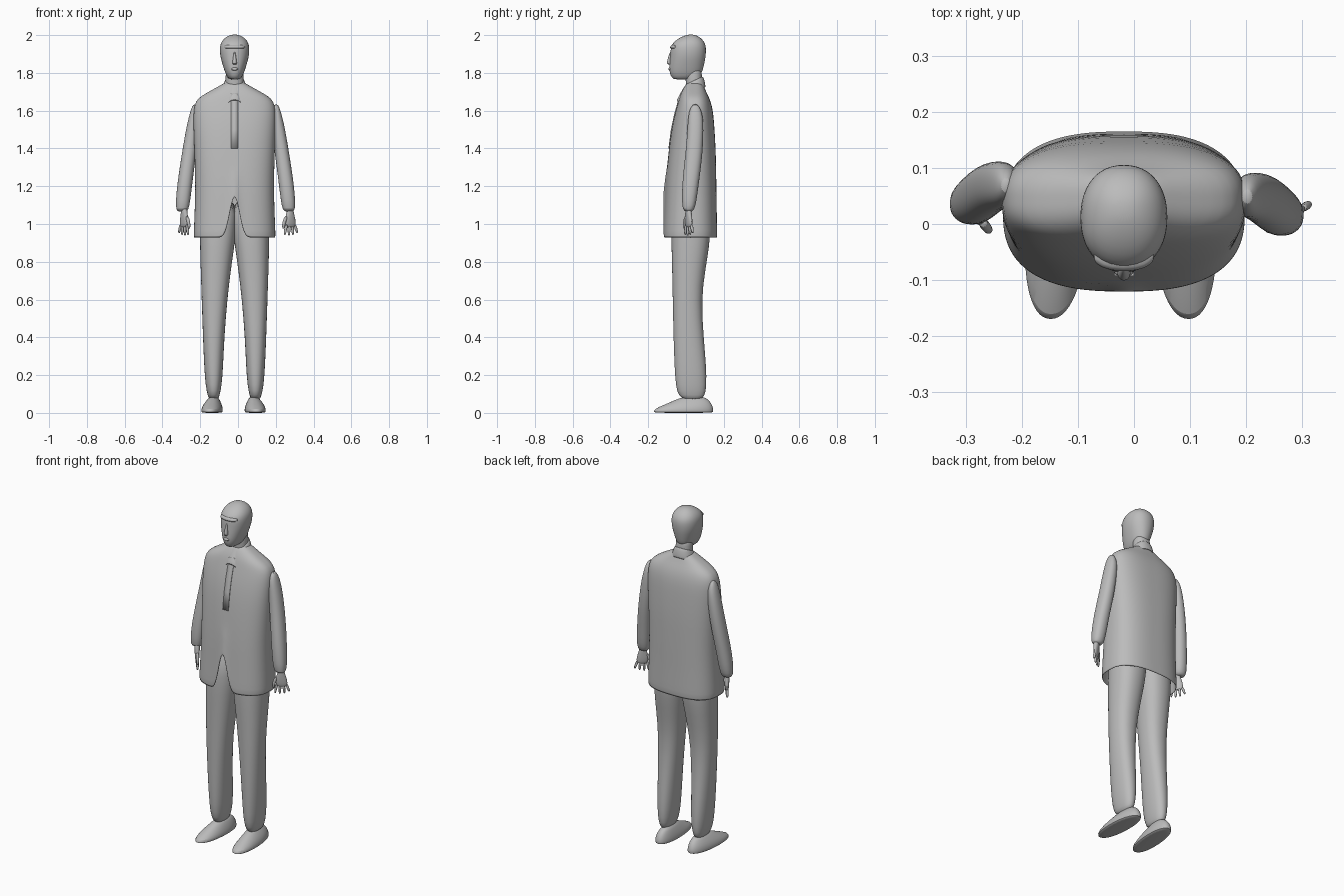
import bpy
import bmesh
from math import cos, sin, pi, exp, copysign, radians

default_cube = bpy.data.objects.get("Cube")
if default_cube:
    bpy.data.objects.remove(default_cube, do_unlink=True)

# One plain grey for the whole figure
grey = bpy.data.materials.new("plain grey")
grey.use_nodes = True
GREY = (0.5, 0.5, 0.5, 1)
grey.diffuse_color = GREY
grey.node_tree.nodes["Principled BSDF"].inputs["Base Color"].default_value = GREY

MIDLINE = -0.018


def finish(name, bm, subdivide=1, thickness=0.0, sharp_angle=50):
    """Turn a bmesh into a shaded object with its modifiers."""
    bmesh.ops.recalc_face_normals(bm, faces=bm.faces)
    mesh = bpy.data.meshes.new(name)
    bm.to_mesh(mesh)
    bm.free()
    mesh.materials.append(grey)
    obj = bpy.data.objects.new(name, mesh)
    bpy.context.collection.objects.link(obj)
    if thickness:
        shell = obj.modifiers.new("shell", "SOLIDIFY")
        shell.thickness = thickness
        shell.offset = -1
    if subdivide:
        smooth = obj.modifiers.new("smooth", "SUBSURF")
        smooth.levels = smooth.render_levels = subdivide
    bpy.ops.object.select_all(action="DESELECT")
    obj.select_set(True)
    bpy.context.view_layer.objects.active = obj
    bpy.ops.object.shade_smooth_by_angle(angle=radians(sharp_angle))
    return obj


def loft(name, rows, sides=20, power=2.2, shape=None,
         cap_bottom=True, cap_top=True, **options):
    """Skin rounded rings; each row is z, x low, x high, y low, y high."""
    bm = bmesh.new()
    rings = []
    for z, x_low, x_high, y_low, y_high in rows:
        ring = []
        for i in range(sides):
            angle = 2 * pi * i / sides
            c, s = cos(angle), sin(angle)
            u = copysign(abs(c) ** (2 / power), c)
            v = copysign(abs(s) ** (2 / power), s)
            point = ((x_low + x_high) / 2 + u * (x_high - x_low) / 2,
                     (y_low + y_high) / 2 + v * (y_high - y_low) / 2, z)
            ring.append(bm.verts.new(shape(*point) if shape else point))
        rings.append(ring)
    for lower, upper in zip(rings, rings[1:]):
        for i in range(sides):
            j = (i + 1) % sides
            bm.faces.new((lower[i], lower[j], upper[j], upper[i]))
    if cap_bottom:
        bm.faces.new(rings[0])
    if cap_top:
        bm.faces.new(rings[-1])
    return finish(name, bm, **options)


def mirrored(rows, middle, y_shift=0.0):
    return [(z, 2 * middle - b, 2 * middle - a, c + y_shift, d + y_shift)
            for z, a, b, c, d in rows]


def centred(rows):
    """Expand z, half width, y low, y high about the body midline."""
    return [(z, MIDLINE - w, MIDLINE + w, a, b) for z, w, a, b in rows]


# Jacket: open shell with a rounded cutaway at the front hem
HEM, FREE = 0.925, 1.3


def cutaway(x, y, z):
    if y < 0 and z < FREE:
        hem = HEM + 0.235 * exp(-((x - MIDLINE) / 0.035) ** 2)
        z = hem + (z - HEM) * (FREE - hem) / (FREE - HEM)
    return x, y, z


jacket_rows = centred([
    (HEM, .217, -.122, .166), (1.0, .214, -.118, .164), (1.1, .21, -.113, .162),
    (1.2, .208, -.108, .161), (1.3, .21, -.1, .159), (1.4, .213, -.09, .157),
    (1.5, .217, -.077, .151), (1.58, .218, -.06, .145), (1.63, .213, -.046, .136),
    (1.665, .195, -.036, .124), (1.69, .155, -.028, .112),
    (1.715, .11, -.016, .1), (1.74, .065, 0, .09), (1.75, .05, .01, .08)])
loft("jacket", jacket_rows, sides=160, power=2.6, shape=cutaway,
     cap_bottom=False, thickness=0.006)

# Front placket: thin strip following the chest
bm = bmesh.new()
chest = [(z, y) for z, _, _, y, _ in jacket_rows if 1.4 <= z <= 1.7]
pairs = [[bm.verts.new((MIDLINE + side * 0.018, y - 0.003, z)) for side in (-1, 1)]
         for z, y in chest]
for low, high in zip(pairs, pairs[1:]):
    bm.faces.new((low[0], low[1], high[1], high[0]))
finish("front_placket", bm, thickness=0.005, subdivide=0)


# Shirt collar: slanted band whose lower edge drops into two points
def slant(x, y, z):
    z += 0.45 * (y - 0.04)
    if z < 1.72 and y < 0:
        z -= 0.02 * exp(-((abs(x - MIDLINE) - 0.04) / 0.015) ** 2)
    return x, y, z


loft("shirt_collar", centred([
    (1.695, .076, -.05, .104), (1.725, .064, -.03, .1),
    (1.755, .053, -.004, .092), (1.76, .047, .002, .087)]),
    sides=48, shape=slant, cap_bottom=False, cap_top=False, thickness=0.004)

# Neck and head
loft("neck", centred([(1.68, .05, 0, .085), (1.74, .048, 0, .085),
                      (1.79, .048, -.005, .085), (1.84, .045, 0, .08)]))
loft("head", centred([
    (1.765, .022, -.06, .03), (1.772, .036, -.075, .06), (1.8, .05, -.088, .085),
    (1.83, .06, -.089, .093), (1.87, .072, -.086, .102), (1.9, .078, -.083, .106),
    (1.935, .079, -.082, .107), (1.96, .073, -.069, .1), (1.982, .057, -.042, .083),
    (1.997, .034, -.01, .06), (2.003, .012, .015, .038)]), sides=24)
loft("nose", centred([
    (1.842, .008, -.092, -.07), (1.85, .014, -.103, -.07),
    (1.862, .011, -.101, -.07), (1.9, .006, -.09, -.07),
    (1.915, .004, -.082, -.07)]), sides=10)
loft("lips", centred([(1.812, .012, -.092, -.07), (1.818, .02, -.095, -.07),
                      (1.824, .018, -.094, -.07), (1.83, .008, -.09, -.07)]), sides=12)
loft("brow", centred([(1.926, .045, -.08, -.03), (1.932, .056, -.086, -.03),
                      (1.942, .056, -.083, -.03), (1.95, .045, -.075, -.03)]), sides=16)

# Trouser legs: meet at the crotch and run up under the jacket
leg_rows = [
    (.07, -.152, -.105, -.01, .08), (.09, -.16, -.098, -.04, .1),
    (.14, -.172, -.086, -.055, .11), (.25, -.18, -.078, -.062, .108),
    (.4, -.186, -.072, -.067, .094), (.6, -.193, -.056, -.071, .082),
    (.75, -.198, -.038, -.074, .102), (.88, -.202, -.019, -.078, .124),
    (.96, -.202, -.008, -.078, .13), (1.15, -.2, 0, -.07, .13)]
loft("right_trouser_leg", leg_rows, power=2.3)
loft("left_trouser_leg", mirrored(leg_rows, MIDLINE), power=2.3)

# Shoes: flat soles, low toes, slightly turned out
shoe_rows = [
    (0, -.185, -.09, -.16, .135), (.004, -.192, -.081, -.172, .145),
    (.02, -.193, -.08, -.172, .146), (.045, -.184, -.088, -.11, .138),
    (.07, -.165, -.1, -.055, .12), (.088, -.15, -.112, -.005, .09)]
for name, rows, turn in (("right_shoe", shoe_rows, 0.07),
                         ("left_shoe", mirrored(shoe_rows, -.023), -0.04)):
    loft(name, rows, sides=28,
         shape=lambda x, y, z, turn=turn: (x + turn * y, y, z))

# Sleeves
sleeve_rows = [
    (1.065, .25, .29, 0, .03), (1.075, .236, .302, -.018, .044),
    (1.12, .227, .304, -.022, .056), (1.2, .217, .297, -.021, .066),
    (1.3, .205, .283, -.012, .08), (1.4, .19, .267, 0, .09),
    (1.5, .18, .25, .007, .093), (1.57, .177, .234, .011, .09),
    (1.61, .182, .222, .02, .078), (1.635, .194, .21, .038, .06)]
loft("left_sleeve", sleeve_rows)
loft("right_sleeve", mirrored(sleeve_rows, -.013, .02))


# Hands: a flat palm, four spread fingers and a thumb, turned about the wrist
def hand(side, wrist_x, wrist_y, across_x, across_y):
    def place(u, v, z):
        return (wrist_x + u * across_x - v * across_y,
                wrist_y + u * across_y + v * across_x, z)

    def limb(name, points):
        loft(name, [(z, u - r, u + r, -t, t) for z, u, r, t in points],
             sides=12, shape=place)

    limb(side + "_palm", [(1.09, 0, .018, .016), (1.06, 0, .02, .015),
                          (1.025, 0, .034, .014), (.99, .004, .032, .011),
                          (.982, .004, .022, .006)])
    for finger, drop in enumerate((.004, 0, .004, .014)):
        spread = (finger - 1.3) / 2
        limb(f"{side}_finger_{finger + 1}", [
            (1.0, spread * .034, .008, .008), (.97, spread * .044, .008, .008),
            (.945 + drop, spread * .05, .006, .006),
            (.938 + drop, spread * .05, .003, .003)])
    limb(side + "_thumb", [(1.045, -.022, .01, .01), (1.01, -.038, .01, .009),
                           (.985, -.042, .008, .007), (.975, -.042, .004, .004)])


hand("left", .276, .013, .85, .53)
hand("right", -.285, .022, -.62, .78)
